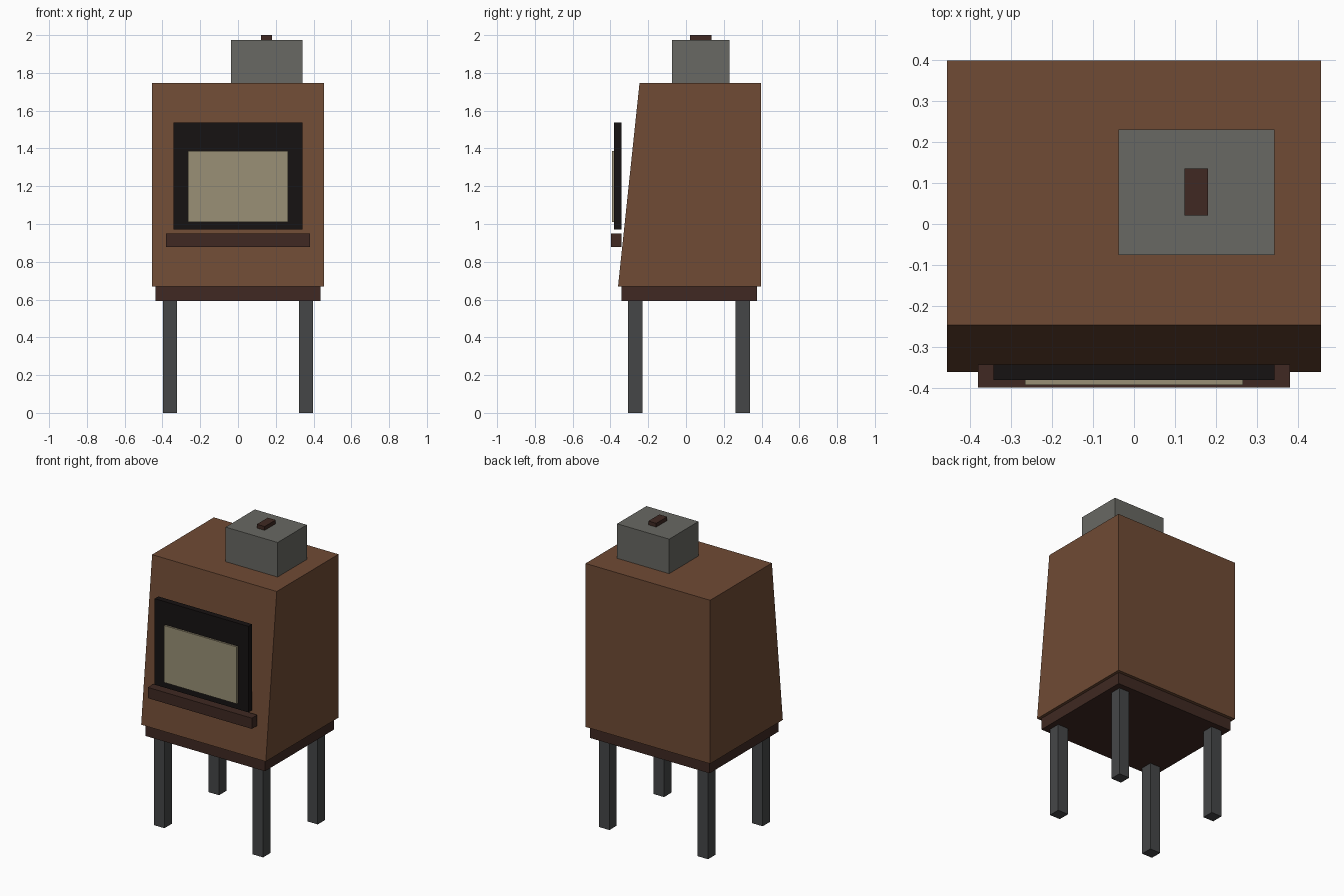
import bpy
import bmesh

if "Cube" in bpy.data.objects:
    bpy.data.objects.remove(bpy.data.objects["Cube"])


def material(name, rgb):
    mat = bpy.data.materials.new(name)
    mat.diffuse_color = (*rgb, 1.0)
    mat.use_nodes = True
    mat.node_tree.nodes["Principled BSDF"].inputs["Base Color"].default_value = mat.diffuse_color
    return mat


BROWN = material("brown_wood", (0.16, 0.07, 0.035))
DARK = material("dark_wood", (0.05, 0.022, 0.016))
BLACK = material("black_bezel", (0.008, 0.006, 0.006))
CREAM = material("cream_glass", (0.32, 0.28, 0.18))
METAL = material("dark_metal", (0.06, 0.062, 0.064))
GREY = material("grey_casing", (0.14, 0.14, 0.125))


def box(name, x, y, z, mat):
    """Box spanning the given (min, max) ranges."""
    bm = bmesh.new()
    bmesh.ops.create_cube(bm, size=1.0)
    for v in bm.verts:
        v.co = [r[0] if c < 0 else r[1] for c, r in zip(v.co, (x, y, z))]
    mesh = bpy.data.meshes.new(name)
    bm.to_mesh(mesh)
    bm.free()
    mesh.materials.append(mat)
    obj = bpy.data.objects.new(name, mesh)
    bpy.context.collection.objects.link(obj)
    return obj


# Cabinet with a front that leans back towards the top
cabinet = box("cabinet", (-0.455, 0.455), (-0.36, 0.398), (0.668, 1.747), BROWN)
for v in cabinet.data.vertices:
    if v.co.z > 1 and v.co.y < 0:
        v.co.y = -0.246

# Plinth under the cabinet
box("plinth", (-0.436, 0.436), (-0.342, 0.377), (0.592, 0.668), DARK)

# Four square legs
LEG = 0.038
for side, cx in (("left", -0.36), ("right", 0.36)):
    for end, cy in (("front", -0.269), ("back", 0.301)):
        box(f"{end}_{side}_leg", (cx - LEG, cx + LEG), (cy - LEG, cy + LEG),
            (0.0, 0.592), METAL)

# Screen, its bezel and the ledge below, standing just off the cabinet
box("screen_bezel", (-0.342, 0.342), (-0.38, -0.342), (0.97, 1.538), BLACK)
box("screen", (-0.265, 0.265), (-0.392, -0.376), (1.01, 1.386), CREAM)
box("ledge", (-0.38, 0.38), (-0.398, -0.342), (0.878, 0.949), DARK)

# Off-centre box on the roof with its small handle
box("top_box", (-0.038, 0.342), (-0.075, 0.23), (1.747, 1.975), GREY)
box("top_handle", (0.123, 0.18), (0.021, 0.135), (1.975, 2.0), DARK)
